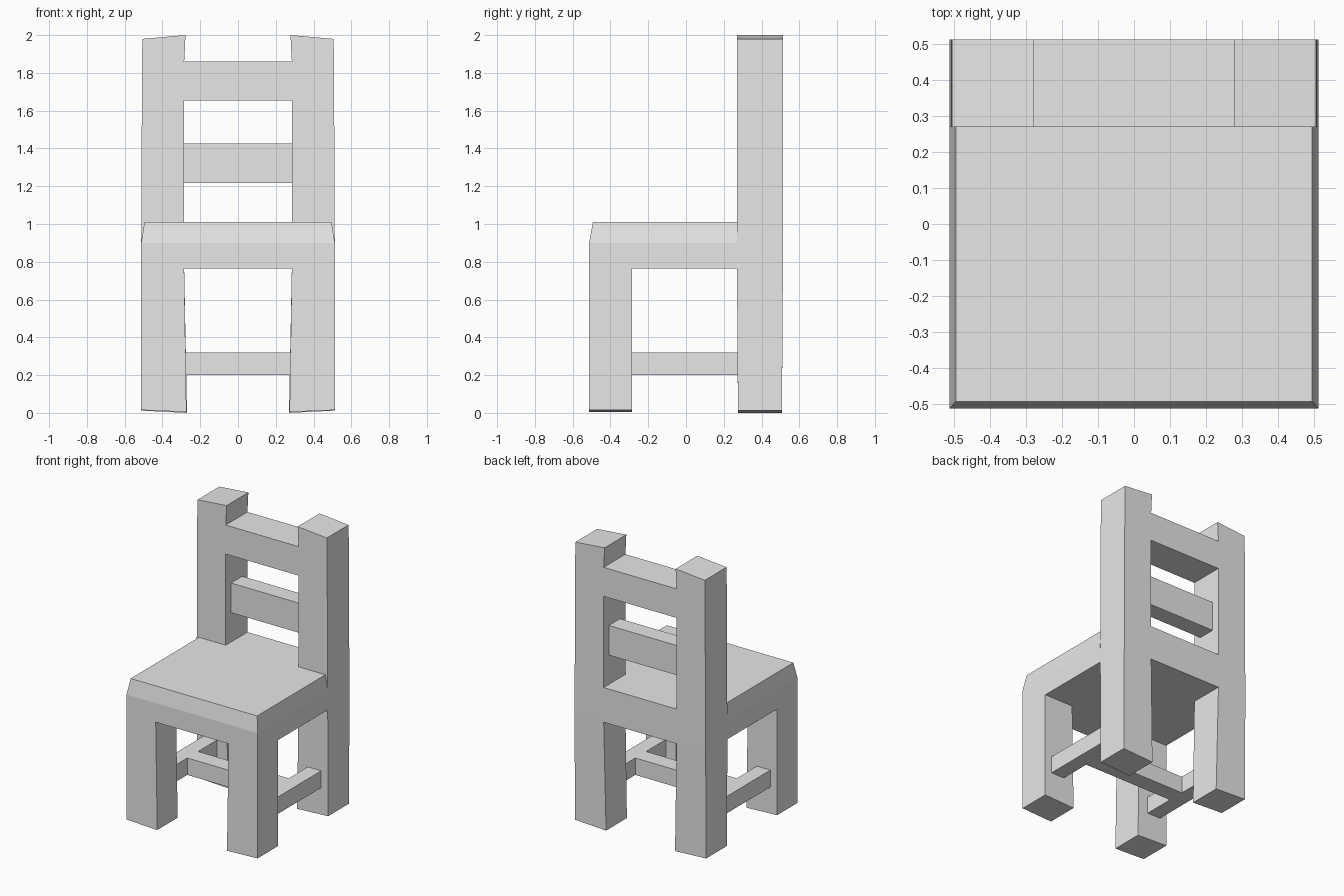
import bpy
import bmesh

cube = bpy.data.objects.get("Cube")
if cube:
    bpy.data.objects.remove(cube, do_unlink=True)

GREY = (0.8, 0.8, 0.8, 1.0)
mat = bpy.data.materials.new("plain_grey")
mat.use_nodes = True
mat.diffuse_color = GREY
mat.node_tree.nodes["Principled BSDF"].inputs["Base Color"].default_value = GREY


def loft(name, sections, side=1):
    """Stack rectangles (z, x0, x1, y0, y1, rise towards x1) into a closed block."""
    bm = bmesh.new()
    rings = []
    for z, x0, x1, y0, y1, rise in sections:
        corners = ((x0, y0, z), (x1, y0, z + rise), (x1, y1, z + rise), (x0, y1, z))
        rings.append([bm.verts.new((side * x, y, h)) for x, y, h in corners])
    bm.faces.new(rings[0])
    bm.faces.new(rings[-1])
    for low, high in zip(rings, rings[1:]):
        for i in range(4):
            j = (i + 1) % 4
            bm.faces.new((low[i], low[j], high[j], high[i]))
    bmesh.ops.recalc_face_normals(bm, faces=bm.faces)
    mesh = bpy.data.meshes.new(name)
    bm.to_mesh(mesh)
    bm.free()
    mesh.materials.append(mat)
    obj = bpy.data.objects.new(name, mesh)
    bpy.context.collection.objects.link(obj)
    return obj


def bar(name, x, y, z, side=1):
    """Straight block between the given ranges."""
    return loft(name, [(h, *x, *y, 0) for h in z], side)


SEAT_LOW, SEAT_TOP = 0.765, 1.01
OUTER, INNER = 0.513, 0.285
BACK = (0.27, 0.513)
SPAN = (-INNER, INNER)

# Seat with chamfered front and side edges
loft("seat", [
    (SEAT_LOW, -OUTER, OUTER, -OUTER, BACK[0], 0),
    (0.9, -OUTER, OUTER, -OUTER, BACK[0], 0),
    (SEAT_TOP, -0.495, 0.495, -0.493, BACK[0], 0),
])
bar("seat_back_rail", SPAN, BACK, (SEAT_LOW, SEAT_TOP))

# Legs, posts and low side stretchers
for label, side in (("left", 1), ("right", -1)):
    loft(label + "_front_leg", [
        (0.005, 0.273, OUTER, -OUTER, -0.285, 0.01),
        (SEAT_LOW, INNER, OUTER, -OUTER, -0.285, 0),
    ], side)
    loft(label + "_back_post", [
        (0, 0.27, OUTER, 0.275, 0.508, 0.012),
        (SEAT_LOW, INNER, OUTER, *BACK, 0),
        (1.86, INNER, 0.508, *BACK, 0),
        (2.0, 0.278, 0.506, *BACK, -0.02),
    ], side)
    bar(label + "_side_stretcher", (0.355, 0.46), (-0.285, 0.273), (0.2, 0.32), side)

# Cross pieces
bar("cross_stretcher", (-0.355, 0.355), (-0.06, 0.06), (0.2, 0.32))
bar("middle_slat", SPAN, (0.33, 0.455), (1.217, 1.427))
bar("top_rail", SPAN, BACK, (1.655, 1.86))
